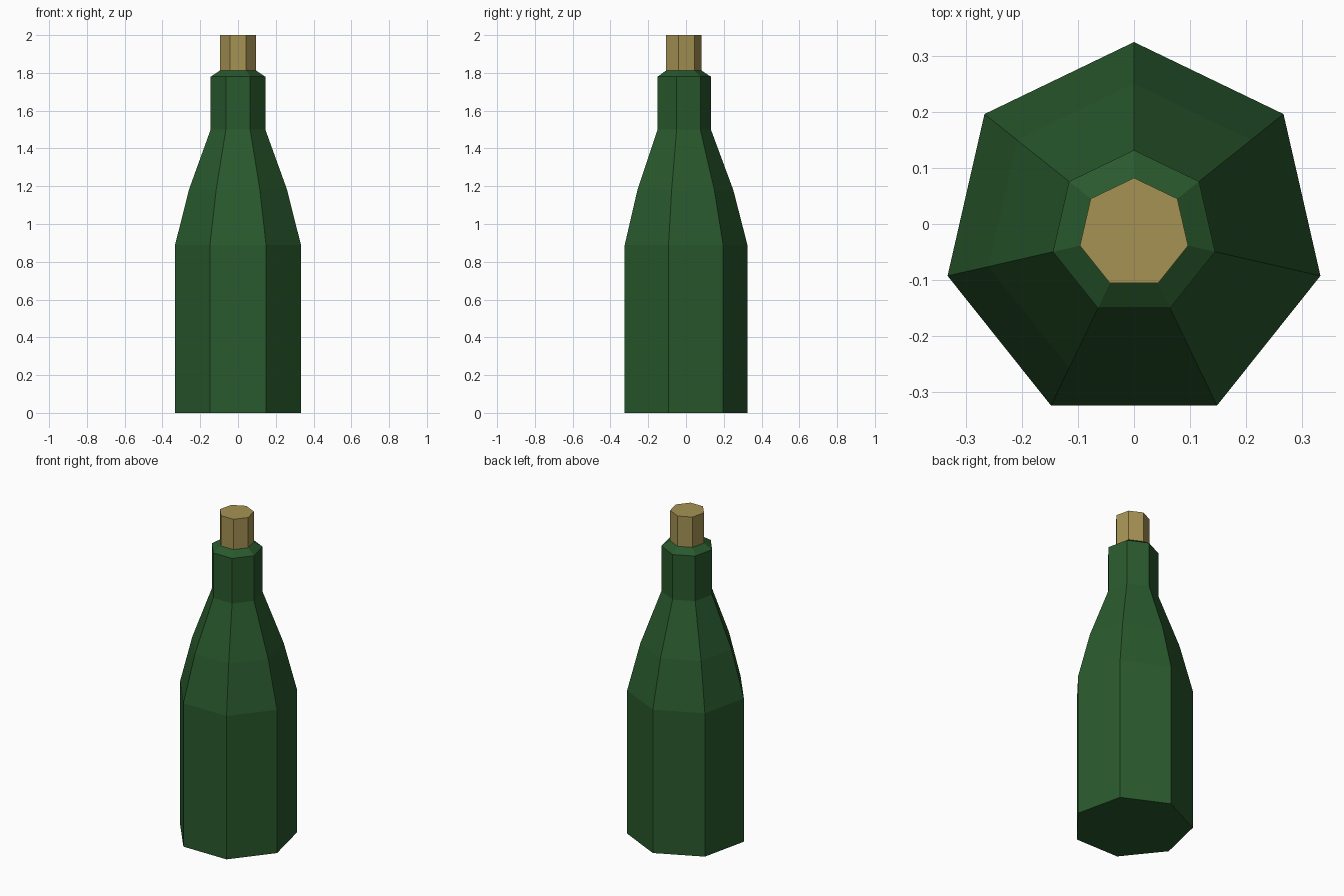
import bpy, bmesh, math

if "Cube" in bpy.data.objects:
    bpy.data.objects.remove(bpy.data.objects["Cube"])

SIDES = 7
CENTRE_Y = -0.0166  # puts the heptagon's bounding box on the origin


def material(name, color):
    mat = bpy.data.materials.new(name)
    mat.diffuse_color = color
    mat.use_nodes = True
    mat.node_tree.nodes["Principled BSDF"].inputs["Base Color"].default_value = mat.diffuse_color
    return mat


def turned(name, profile, mat, cap_bottom=False, cap_top=False):
    """Seven-sided flat-faced turning from (radius, z) pairs, bottom to top."""
    bm = bmesh.new()
    rings = []
    for r, z in profile:
        ring = []
        for i in range(SIDES):
            a = math.pi / 2 + i * math.tau / SIDES
            ring.append(bm.verts.new((r * math.cos(a), CENTRE_Y + r * math.sin(a), z)))
        rings.append(ring)
    for low, high in zip(rings, rings[1:]):
        for i in range(SIDES):
            j = (i + 1) % SIDES
            bm.faces.new((low[i], low[j], high[j], high[i]))
    if cap_bottom:
        bm.faces.new(rings[0][::-1])
    if cap_top:
        bm.faces.new(rings[-1])
    mesh = bpy.data.meshes.new(name)
    bm.to_mesh(mesh)
    bm.free()
    mesh.materials.append(mat)
    obj = bpy.data.objects.new(name, mesh)
    bpy.context.collection.objects.link(obj)
    return obj


# Green glass: straight body, two-step shoulder, neck and chamfered lip
glass = material("green_glass", (0.022, 0.10, 0.026, 1))
turned("bottle", [(0.3415, 0), (0.3415, 0.89), (0.267, 1.18), (0.1485, 1.5),
                  (0.1485, 1.78), (0.099, 1.812)], glass, cap_bottom=True)

# Cork standing in the lip
cork = material("cork", (0.38, 0.29, 0.09, 1))
turned("cork", [(0.099, 1.812), (0.099, 2.0)], cork, cap_top=True)
